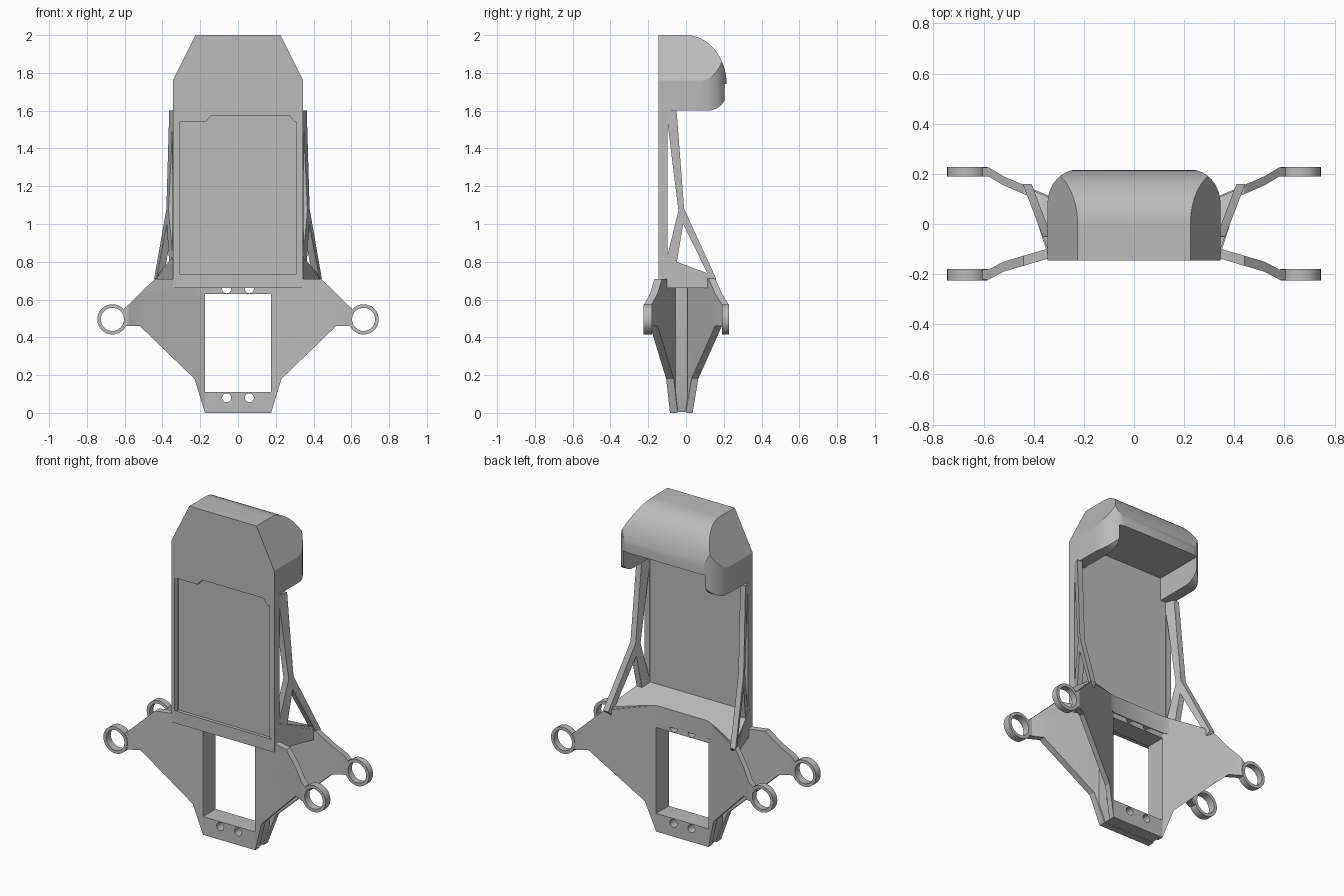
import bpy, bmesh
from math import sin, cos, pi, radians

if "Cube" in bpy.data.objects:
    bpy.data.objects.remove(bpy.data.objects["Cube"])

grey = bpy.data.materials.new("plain grey")
grey.use_nodes = True
grey.diffuse_color = (0.5, 0.5, 0.5, 1)
grey.node_tree.nodes["Principled BSDF"].inputs["Base Color"].default_value = (0.5, 0.5, 0.5, 1)
scene = bpy.context.scene


def arc(cx, cy, rx, ry, start, end, n=10):
    angles = [radians(start + (end - start) * i / n) for i in range(n + 1)]
    return [(cx + rx * cos(a), cy + ry * sin(a)) for a in angles]


def circle(cx, cy, r, n=32):
    return arc(cx, cy, r, r, 0, 360, n)[:-1]


def mirrored(points):
    """Close a right-hand outline with its mirror image."""
    return points + [(-u, v) for u, v in reversed(points)]


def box(u0, v0, u1, v1):
    return [(u0, v0), (u1, v0), (u1, v1), (u0, v1)]


def prism(name, loops, place, cuts=()):
    """Fill outlines with holes, extrude w from 0 to 1, then place (u, v, w)."""
    curve = bpy.data.curves.new(name, "CURVE")
    curve.dimensions, curve.fill_mode, curve.extrude = "2D", "BOTH", 0.5
    for loop in loops:
        spline = curve.splines.new("POLY")
        spline.points.add(len(loop) - 1)
        for p, (u, v) in zip(spline.points, loop):
            p.co = (u, v, 0, 1)
        spline.use_cyclic_u = True
    temp = bpy.data.objects.new(name + " outline", curve)
    scene.collection.objects.link(temp)
    deps = bpy.context.evaluated_depsgraph_get()
    mesh = bpy.data.meshes.new_from_object(temp.evaluated_get(deps))
    bpy.data.objects.remove(temp)
    bm = bmesh.new()
    bm.from_mesh(mesh)
    bmesh.ops.remove_doubles(bm, verts=bm.verts, dist=0.0001)
    for c in cuts:
        bmesh.ops.bisect_plane(bm, geom=bm.verts[:] + bm.edges[:] + bm.faces[:],
                               plane_co=(c, 0, 0), plane_no=(1, 0, 0))
    for v in bm.verts:
        v.co = place(v.co.x, v.co.y, v.co.z + 0.5)
    bmesh.ops.recalc_face_normals(bm, faces=bm.faces)
    bm.to_mesh(mesh)
    bm.free()
    mesh.materials.clear()
    mesh.materials.append(grey)
    obj = bpy.data.objects.new(name, mesh)
    scene.collection.objects.link(obj)
    return obj


def facing_front(y0, y1):
    return lambda u, v, w: (u, y0 + (y1 - y0) * w, v)


def boolean(obj, cutter, operation):
    mod = obj.modifiers.new("shape", "BOOLEAN")
    mod.operation, mod.object, mod.solver = operation, cutter, "EXACT"
    deps = bpy.context.evaluated_depsgraph_get()
    mesh = bpy.data.meshes.new_from_object(obj.evaluated_get(deps))
    obj.modifiers.clear()
    obj.data = mesh
    bpy.data.objects.remove(cutter)


parts = []

# Back board with a shallow recessed panel on its front
board = mirrored([(0.345, 0.66), (0.345, 1.76), (0.225, 2.0)])
recess = [(-0.325, 0.735), (0.325, 0.735), (0.325, 1.54), (0.3, 1.54), (0.27, 1.575),
          (-0.14, 1.575), (-0.17, 1.54), (-0.325, 1.54)]
parts.append(prism("board_back", [board], facing_front(-0.125, -0.1)))
parts.append(prism("board_front_frame", [board, recess], facing_front(-0.145, -0.125)))

# Rounded hood: side, front and top outlines intersected, open underneath
side = ([(-0.12, 1.6), (-0.12, 2.0)] + arc(0, 1.74, 0.215, 0.26, 90, 0, 16)
        + arc(0.115, 1.7, 0.1, 0.1, 0, -90))
hood = prism("hood", [side], lambda u, v, w: (w - 0.5, u, v))
front = mirrored([(0.345, 1.5), (0.345, 1.76), (0.225, 2.0), (0.225, 2.1)])
boolean(hood, prism("front_cutter", [front], facing_front(-0.5, 0.5)), "INTERSECT")
plan = mirrored([(0.345, -0.4)] + arc(0.225, 0.08, 0.12, 0.137, 0, 90))
boolean(hood, prism("plan_cutter", [plan], lambda u, v, w: (u, v, 1 + 2 * w)), "INTERSECT")
mouth = box(-0.275, 1.4, 0.275, 1.74)
boolean(hood, prism("mouth_cutter", [mouth], facing_front(-0.11, 0.6)), "DIFFERENCE")
parts.append(hood)

# Side trusses that flare outwards towards the rear
truss = [(-0.14, 1.6), (-0.05, 1.6), (-0.01, 1.08), (0.16, 0.71), (0.12, 0.66), (-0.14, 0.66)]
long_gap = [(-0.097, 1.53), (-0.04, 1.07), (-0.097, 0.84)]
foot_gap = [(-0.015, 1.0), (0.125, 0.715), (-0.05, 0.79)]
for label, s in (("left", 1), ("right", -1)):
    parts.append(prism(label + "_truss", [truss, long_gap, foot_gap],
                       lambda u, v, w: (s * (0.345 + max(0, 0.38 * (u + 0.1)) - 0.035 * w), u, v),
                       cuts=(-0.1,)))

# Sloping floor between the board and the rear wing
floor = mirrored([(0.345, -0.12), (0.43, 0.145), (0.23, 0.06), (0.17, 0.04)])
parts.append(prism("floor", [floor], lambda u, v, w:
                   (u, v, 0.66 if w < 0.5 else 0.8 - 0.37 * (v + 0.05))))

# Window and screw holes shared by the wings and the tunnel
window = box(-0.175, 0.11, 0.175, 0.63)
holes = [circle(s * 0.06, z, 0.024, 20) for s in (1, -1) for z in (0.08, 0.657)]

# Front and rear wings, bent outwards along their width
BENDS = (0.175, 0.23, 0.52, 0.58)


def bent(ys, thickness):
    def place(u, v, w):
        x, y = abs(u), ys[0]
        for i in range(3):
            t = (x - BENDS[i]) / (BENDS[i + 1] - BENDS[i])
            y += (ys[i + 1] - ys[i]) * min(1, max(0, t))
        return (u, y + thickness * w, v)
    return place


def wing(top):
    return mirrored([(0.175, 0), (0.23, 0.18), (0.52, 0.46), (0.597, 0.46),
                     (0.604, 0.55), (0.44, 0.71), (0.23, top), (0.17, top)])


cuts = [s * b for b in BENDS for s in (1, -1)]
parts.append(prism("front_wing", [wing(0.71), window] + holes,
                   bent((-0.085, -0.105, -0.19, -0.222), 0.04), cuts))
parts.append(prism("rear_wing", [wing(0.755), window] + holes,
                   bent((0.035, 0.065, 0.19, 0.226), -0.036), cuts))

# Tunnel walls joining the wings around the window
tunnel = mirrored([(0.17, 0.004), (0.205, 0.12), (0.205, 0.7)])
parts.append(prism("window_tunnel", [tunnel, window] + holes, facing_front(-0.055, 0.008)))

# Mounting rings at the wing tips
for label, y0, y1 in (("front", -0.225, -0.18), ("rear", 0.19, 0.228)):
    for hand, s in (("left", 1), ("right", -1)):
        loops = [circle(s * 0.665, 0.495, 0.08, 40), circle(s * 0.665, 0.495, 0.061, 40)]
        parts.append(prism(label + "_" + hand + "_ring", loops, facing_front(y0, y1)))

# Smooth the curved surfaces, keep the edges sharp
bpy.ops.object.select_all(action="DESELECT")
for obj in parts:
    obj.select_set(True)
bpy.context.view_layer.objects.active = parts[0]
bpy.ops.object.shade_smooth_by_angle(angle=radians(25))
